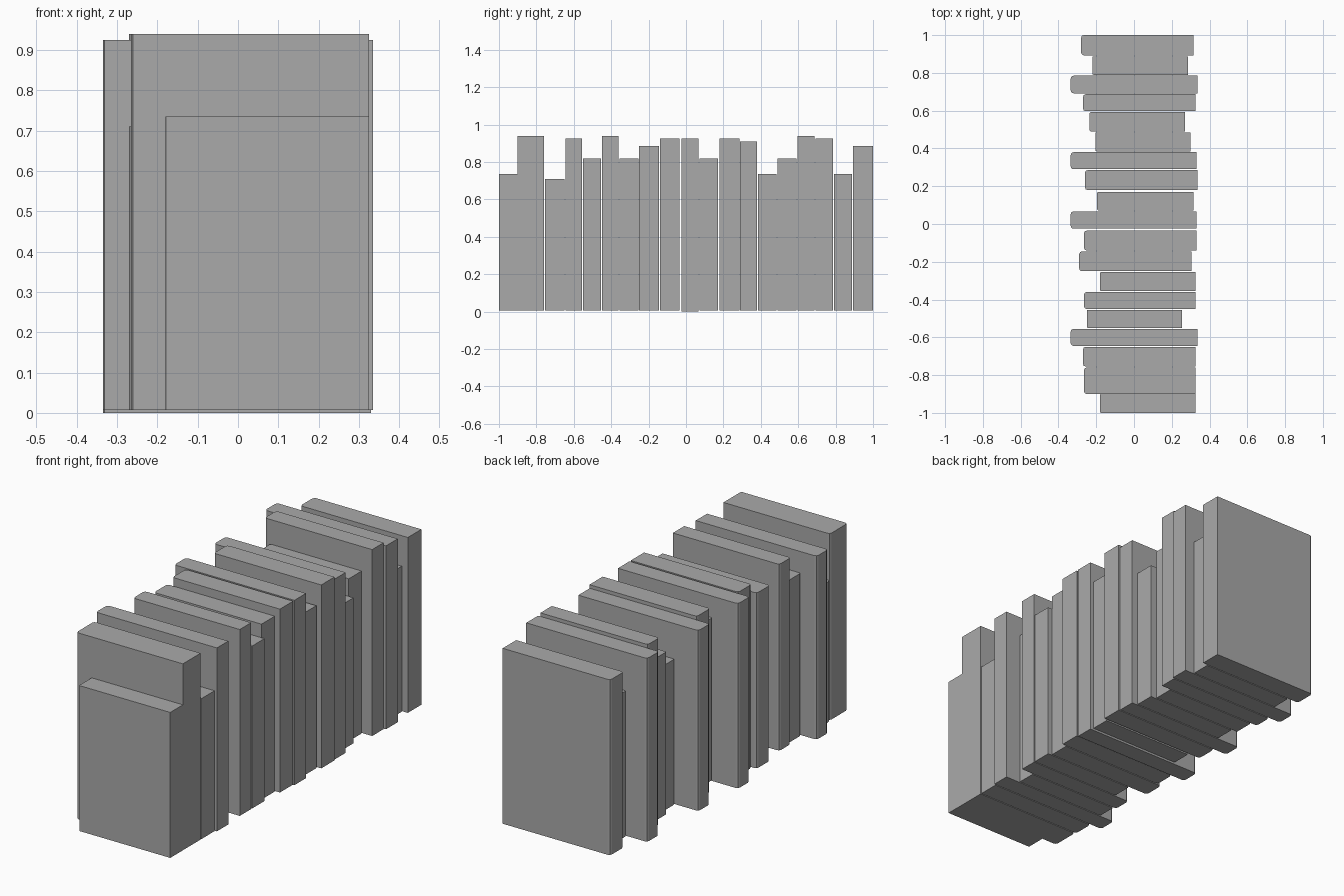
import bpy
import bmesh

cube = bpy.data.objects.get("Cube")
if cube:
    bpy.data.objects.remove(cube, do_unlink=True)

grey = bpy.data.materials.new("book_grey")
grey.use_nodes = True
colour = (0.4, 0.4, 0.4, 1)
grey.diffuse_color = colour
grey.node_tree.nodes["Principled BSDF"].inputs["Base Color"].default_value = colour


def make_book(name, y0, y1, spine_x, edge_x, top, base=0.007):
    """A closed book: a block whose spine, at -x, has softened upright edges."""
    bm = bmesh.new()
    bmesh.ops.create_cube(bm, size=1)
    for v in bm.verts:
        v.co.x = spine_x if v.co.x < 0 else edge_x
        v.co.y = y0 if v.co.y < 0 else y1
        v.co.z = base if v.co.z < 0 else top
    upright = [e for e in bm.edges
               if all(abs(v.co.x - spine_x) < 1e-5 for v in e.verts)
               and abs(e.verts[0].co.z - e.verts[1].co.z) > 0.1]
    deep = edge_x - spine_x > 0.55
    bmesh.ops.bevel(bm, geom=upright, offset=0.014 if deep else 0.006,
                    segments=2, profile=0.5, affect='EDGES')
    mesh = bpy.data.meshes.new(name)
    bm.to_mesh(mesh)
    bm.free()
    mesh.materials.append(grey)
    book = bpy.data.objects.new(name, mesh)
    bpy.context.collection.objects.link(book)
    return book


# Row of books from front to back: y start, y end, spine x, page edge x, height
books = [
    (-1.0, -.9, -.18, .325, .735),
    (-.9, -.76, -.265, .325, .94),
    (-.755, -.65, -.27, .325, .71),
    (-.645, -.555, -.335, .335, .925),
    (-.55, -.455, -.25, .255, .82),
    (-.45, -.36, -.265, .325, .94),
    (-.355, -.255, -.18, .325, .82),
    (-.25, -.145, -.29, .305, .885),
    (-.14, -.035, -.265, .33, .925),
    (-.025, .067, -.335, .33, .925, 0),
    (.072, .17, -.195, .315, .82),
    (.18, .285, -.26, .335, .925),
    (.29, .38, -.335, .33, .91),
    (.385, .485, -.205, .30, .735),
    (.49, .592, -.235, .27, .82),
    (.597, .687, -.27, .325, .94),
    (.692, .785, -.335, .335, .925),
    (.79, .888, -.22, .285, .735),
    (.893, 1.0, -.28, .315, .885),
]
for i, spec in enumerate(books, 1):
    make_book(f"book_{i}", *spec)
